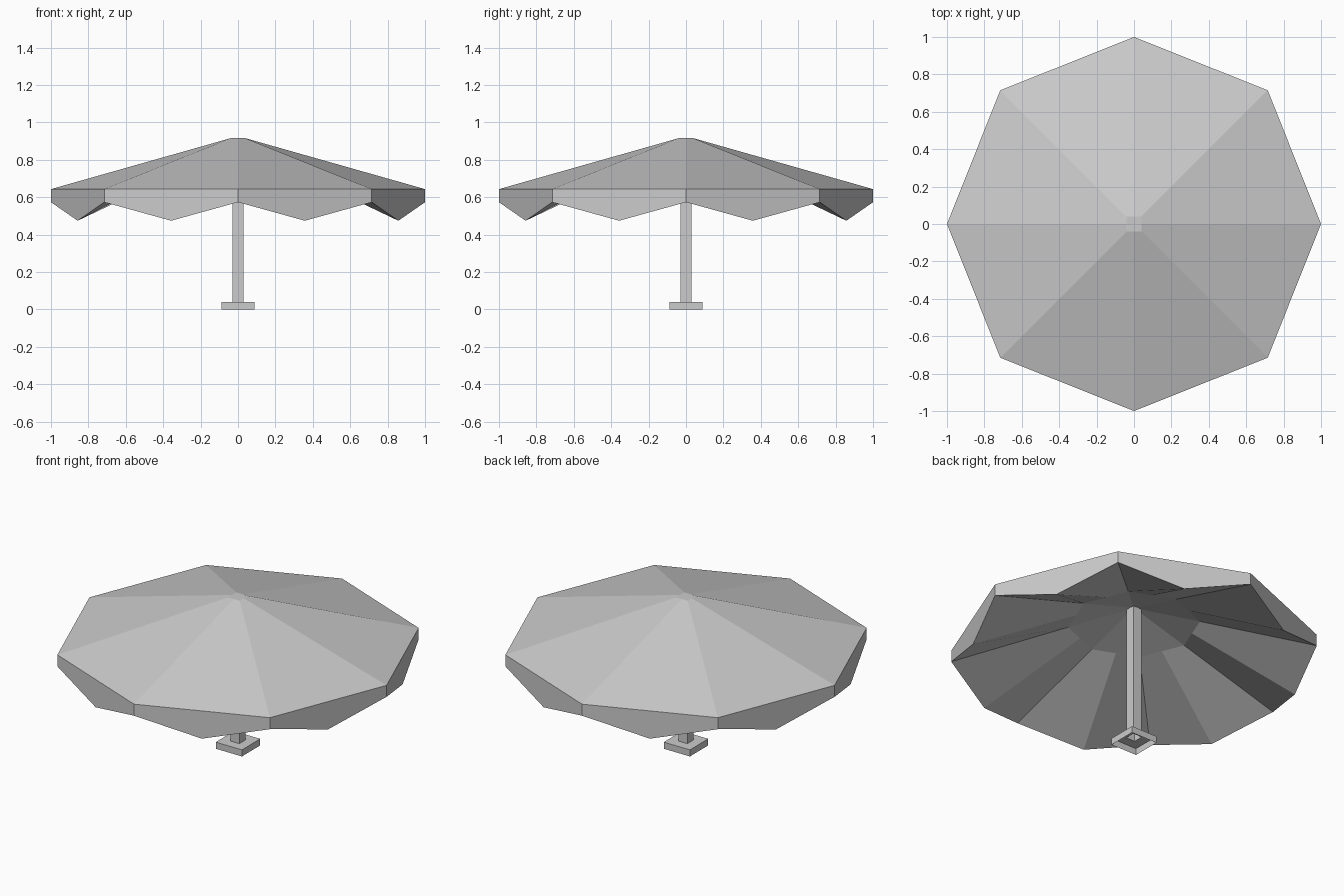
import bpy
import bmesh
from mathutils import Vector

old = bpy.data.objects.get("Cube")
if old:
    bpy.data.objects.remove(old, do_unlink=True)

GREY = (0.6, 0.6, 0.6, 1.0)
grey = bpy.data.materials.new("light grey")
grey.use_nodes = True
grey.diffuse_color = GREY
grey.node_tree.nodes["Principled BSDF"].inputs["Base Color"].default_value = GREY


def loft(name, rings, cap_end=False):
    """Skin a list of equal-length closed rings into one flat-shaded object."""
    bm = bmesh.new()
    loops = [[bm.verts.new(p) for p in ring] for ring in rings]
    n = len(loops[0])
    for low, high in zip(loops, loops[1:]):
        for i in range(n):
            j = (i + 1) % n
            bm.faces.new((low[i], low[j], high[j], high[i]))
    if cap_end:
        bm.faces.new(loops[-1])
    mesh = bpy.data.meshes.new(name)
    bm.to_mesh(mesh)
    bm.free()
    mesh.materials.append(grey)
    obj = bpy.data.objects.new(name, mesh)
    bpy.context.collection.objects.link(obj)
    return obj


def square(half, z):
    return [Vector((x * half, y * half, z))
            for x, y in ((-1, -1), (1, -1), (1, 1), (-1, 1))]


def octagon(axial, diagonal, z):
    """Eight corners, on the axes and on the diagonals in turn."""
    corners = []
    for x, y in ((1, 0), (0, 1), (-1, 0), (0, -1)):
        corners.append(Vector((x * axial, y * axial, z)))
        corners.append(Vector(((x - y) * diagonal, (x + y) * diagonal, z)))
    return corners


def scalloped(axial, diagonal, z_corner, z_middle):
    """An octagon with a point at its own height halfway along each side."""
    corners = octagon(axial, diagonal, z_corner)
    ring = []
    for i, corner in enumerate(corners):
        middle = (corner + corners[(i + 1) % 8]) / 2
        middle.z = z_middle
        ring += [corner, middle]
    return ring


# Folded underside and pointed valance
loft("canopy_lining_and_valance", [
    scalloped(0.03, 0.0212, 0.855, 0.855),
    scalloped(0.36, 0.2574, 0.76, 0.76),
    scalloped(1.0, 0.715, 0.573, 0.474),
    scalloped(1.0, 0.715, 0.643, 0.643),
])

# Sloping roof with a small flat square top
loft("canopy_roof", [octagon(1.0, 0.715, 0.643), octagon(0.04, 0.04, 0.915)],
     cap_end=True)

# Hollow foot, open underneath
loft("base", [square(0.088, 0), square(0.088, 0.04), square(0.03, 0.04)])

# Square pole reaching up into the canopy
loft("pole", [square(0.03, 0.04), square(0.03, 0.87)], cap_end=True)
